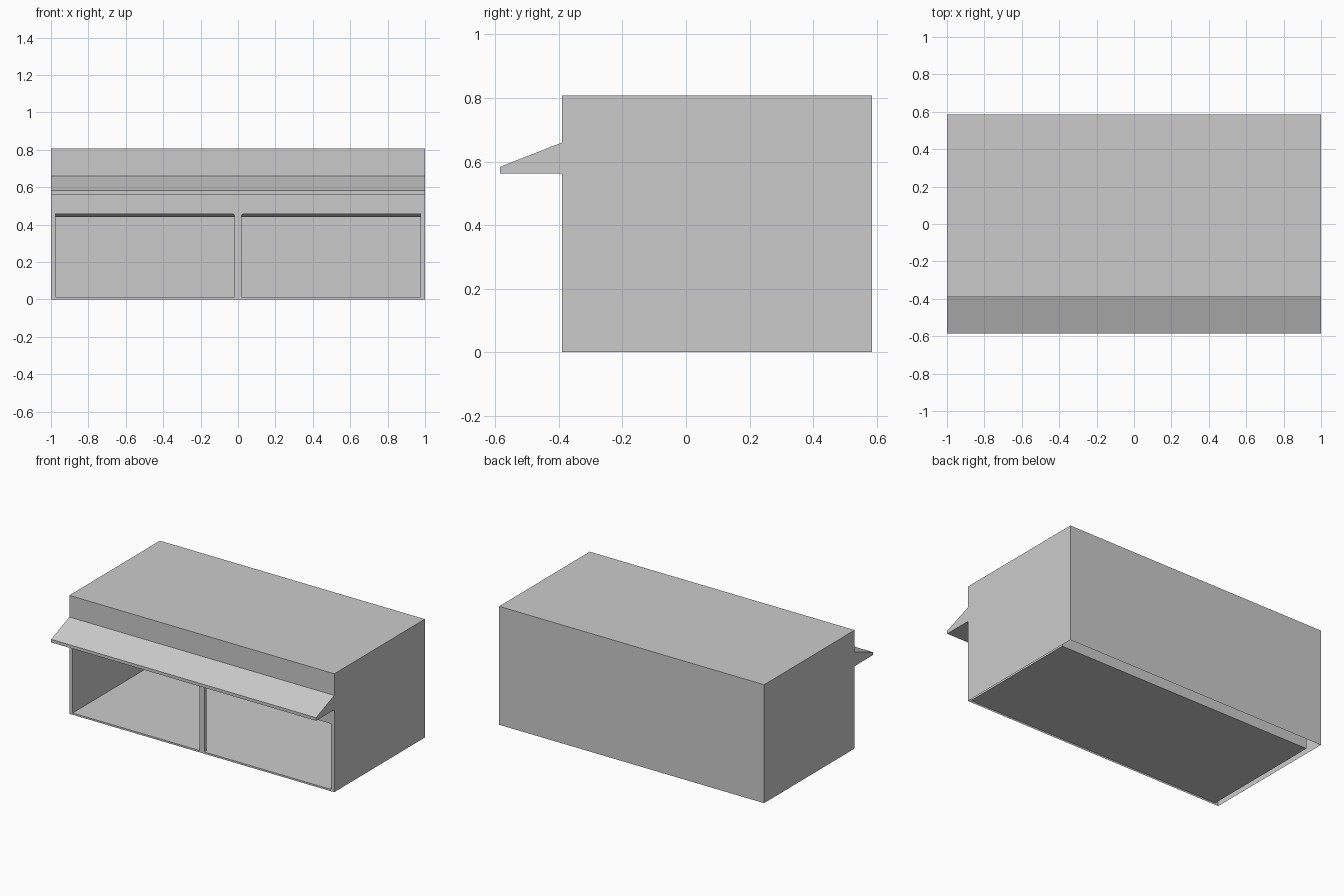
import bpy, bmesh, math

if "Cube" in bpy.data.objects:
    bpy.data.objects.remove(bpy.data.objects["Cube"])

FRONT, BACK, TOP = -0.39, 0.586, 0.808


def make_object(name, bm):
    bmesh.ops.recalc_face_normals(bm, faces=bm.faces)
    mesh = bpy.data.meshes.new(name)
    bm.to_mesh(mesh)
    bm.free()
    obj = bpy.data.objects.new(name, mesh)
    bpy.context.collection.objects.link(obj)
    return obj


def prism(name, points, offset):
    """Closed solid made by sweeping a polygon along an offset."""
    bm = bmesh.new()
    face = bm.faces.new([bm.verts.new(p) for p in points])
    new = bmesh.ops.extrude_face_region(bm, geom=[face])["geom"]
    bmesh.ops.translate(bm, vec=offset,
                        verts=[v for v in new if isinstance(v, bmesh.types.BMVert)])
    return make_object(name, bm)


# Building skin: outer walls and roof, front frame, and recessed room; open underneath
bm = bmesh.new()


def ring(x, y, z0, z1):
    return [bm.verts.new(p) for p in ((-x, y, z0), (x, y, z0), (x, y, z1), (-x, y, z1))]


def bridge(a, b, sides=range(4)):
    for i in sides:
        j = (i + 1) % 4
        bm.faces.new((a[i], a[j], b[j], b[i]))


back = ring(1, BACK, 0, TOP)
front = ring(1, FRONT, 0, TOP)
opening = ring(0.975, FRONT, 0.012, 0.515)
room_back = ring(0.975, 0.48, 0.012, 0.515)
bm.faces.new(back)
bridge(back, front, (1, 2, 3))
bridge(front, opening)
bridge(opening, room_back)
bm.faces.new(room_back)
make_object("building_shell", bm)

# Sloped awning across the front
prism("awning", [(-1, FRONT, 0.66), (-1, -0.586, 0.583), (-1, -0.586, 0.562),
                 (-1, FRONT, 0.562)], (2, 0, 0))

# T-shaped front frame: centre post and lintel with rounded inner corners
post, under, r = 0.019, 0.46, 0.016
fillet = [(post + r - r * math.cos(a), under - r + r * math.sin(a))
          for a in (math.pi / 2 * i / 4 for i in range(5))]
half = [(post, 0.012)] + fillet + [(0.975, under), (0.975, 0.515)]
outline = half + [(-x, z) for x, z in reversed(half)]
prism("post_and_lintel", [(x, FRONT, z) for x, z in outline], (0, 0.025, 0))

# Deeper rail behind the lintel
prism("inner_rail", [(-0.975, FRONT + 0.025, 0.515), (-0.975, FRONT + 0.025, 0.455),
                     (-0.975, FRONT + 0.05, 0.442), (-0.975, FRONT + 0.05, 0.515)],
      (1.95, 0, 0))
